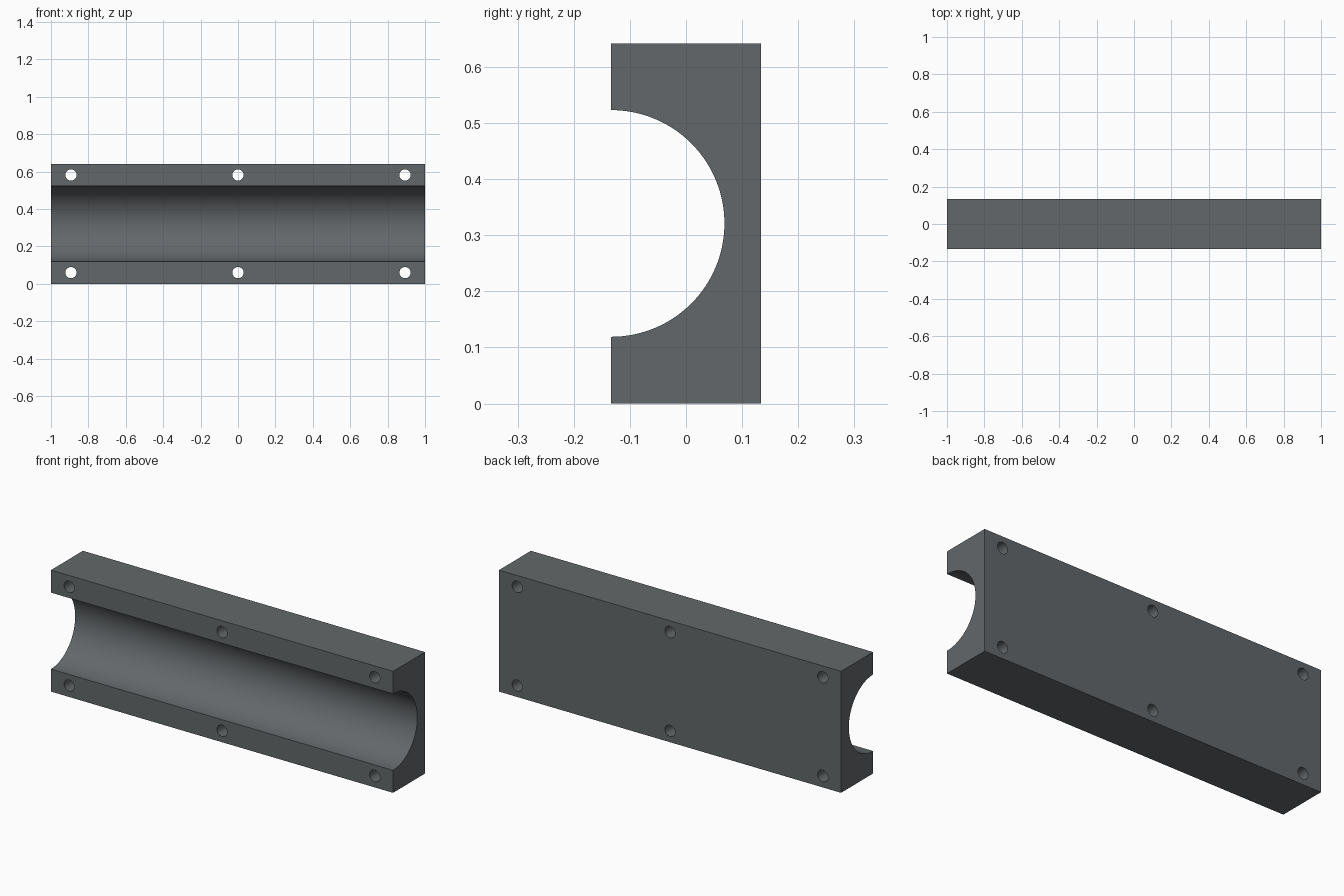
import bpy, bmesh, math
from mathutils import Matrix

LENGTH, DEPTH, HEIGHT = 2.0, 0.267, 0.642
GROOVE_R, HOLE_R = 0.202, 0.03
HOLE_X, HOLE_Z = 0.893, 0.261  # hole offsets from the block centre
MID = HEIGHT / 2

if "Cube" in bpy.data.objects:
    bpy.data.objects.remove(bpy.data.objects["Cube"], do_unlink=True)

grey = bpy.data.materials.new("dark_grey")
grey.use_nodes = True
colour = (0.125, 0.137, 0.144, 1)
grey.diffuse_color = colour
grey.node_tree.nodes["Principled BSDF"].inputs["Base Color"].default_value = colour


def add_object(name, bm):
    bmesh.ops.recalc_face_normals(bm, faces=bm.faces)
    mesh = bpy.data.meshes.new(name)
    bm.to_mesh(mesh)
    bm.free()
    mesh.materials.append(grey)
    obj = bpy.data.objects.new(name, mesh)
    bpy.context.collection.objects.link(obj)
    return obj


# Block with a half-round groove: one side profile extruded along x
front, back = -DEPTH / 2, DEPTH / 2
profile = [(front, 0), (back, 0), (back, HEIGHT), (front, HEIGHT)]
steps = 64
for i in range(steps + 1):
    a = math.pi * (0.5 - i / steps)
    profile.append((front + GROOVE_R * math.cos(a), MID + GROOVE_R * math.sin(a)))
bm = bmesh.new()
end = bm.faces.new([bm.verts.new((-LENGTH / 2, y, z)) for y, z in profile])
ext = bmesh.ops.extrude_face_region(bm, geom=[end], use_keep_orig=True)
moved = [v for v in ext["geom"] if isinstance(v, bmesh.types.BMVert)]
bmesh.ops.translate(bm, verts=moved, vec=(LENGTH, 0, 0))
block = add_object("grooved_block", bm)

# Six bolt holes running front to back
bm = bmesh.new()
for x in (-HOLE_X, 0, HOLE_X):
    for z in (MID - HOLE_Z, MID + HOLE_Z):
        bmesh.ops.create_cone(
            bm, cap_ends=True, segments=32, radius1=HOLE_R, radius2=HOLE_R, depth=1,
            matrix=Matrix.Translation((x, 0, z)) @ Matrix.Rotation(math.pi / 2, 4, "X"))
cutter = add_object("hole_cutter", bm)
cutter.hide_render = True

cut = block.modifiers.new("bolt_holes", "BOOLEAN")
cut.operation = "DIFFERENCE"
cut.solver = "EXACT"
cut.object = cutter

bpy.ops.object.select_all(action="DESELECT")
block.select_set(True)
bpy.context.view_layer.objects.active = block
bpy.ops.object.modifier_apply(modifier=cut.name)
bpy.data.objects.remove(cutter, do_unlink=True)

# Smooth groove and holes, crisp edges
bpy.ops.object.shade_smooth_by_angle(angle=math.radians(30))
